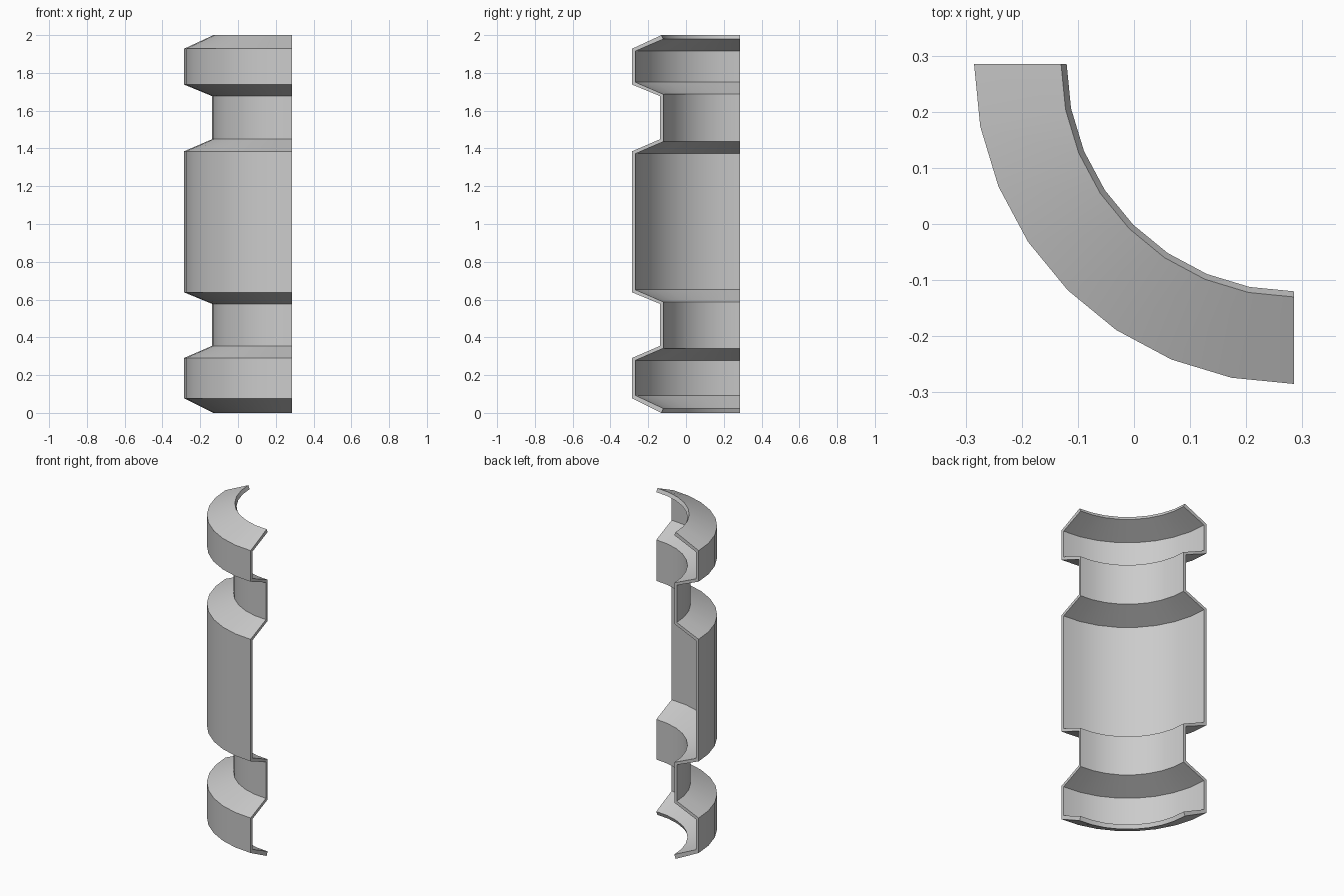
import bpy
import bmesh
from math import cos, sin, pi, radians

cube = bpy.data.objects.get("Cube")
if cube:
    bpy.data.objects.remove(cube)

AXIS = 0.285            # x and y of the axis of revolution
SEGMENTS = 8            # steps in the quarter turn
WIDE, NECK, RIM = 0.57, 0.422, 0.415
WALL = 0.017

# Outer and inner profiles as (radius, height), bottom to top
radii = [RIM, WIDE, WIDE, NECK, NECK, WIDE, WIDE, NECK, NECK, WIDE, WIDE, RIM]
outer_z = [0, 0.077, 0.291, 0.355, 0.577, 0.638, 1.385, 1.449, 1.677, 1.738, 1.928, 2]
inner_z = [0.024, 0.093, 0.278, 0.342, 0.588, 0.652, 1.372, 1.436, 1.687, 1.751, 1.915, 1.979]
outer = list(zip(radii, outer_z))
inner = [(0.405 if r < WIDE else WIDE - WALL, z) for r, z in zip(radii, inner_z)]
loop = outer + inner[::-1]
n, total = len(outer), len(loop)

bm = bmesh.new()


def ring(angle):
    return [bm.verts.new((AXIS + r * cos(angle), AXIS + r * sin(angle), z)) for r, z in loop]


# Sweep the wall section through a quarter turn
rings = [ring(pi + pi / 2 * s / SEGMENTS) for s in range(SEGMENTS + 1)]
for a, b in zip(rings, rings[1:]):
    for i in range(total):
        j = (i + 1) % total
        bm.faces.new((a[i], b[i], b[j], a[j]))

# Close the two cut ends with strips across the wall thickness
for end in (rings[0], rings[-1]):
    for i in range(n - 1):
        bm.faces.new((end[i], end[i + 1], end[total - 2 - i], end[total - 1 - i]))
bmesh.ops.recalc_face_normals(bm, faces=bm.faces[:])

mesh = bpy.data.meshes.new("grooved_quarter_shell")
bm.to_mesh(mesh)
bm.free()
shell = bpy.data.objects.new("grooved_quarter_shell", mesh)
bpy.context.collection.objects.link(shell)

# Plain grey finish
grey = bpy.data.materials.new("plain_grey")
grey.use_nodes = True
colour = (0.6, 0.6, 0.6, 1)
grey.diffuse_color = colour
grey.node_tree.nodes["Principled BSDF"].inputs["Base Color"].default_value = colour
mesh.materials.append(grey)

# Smooth around the curve, crisp at the bevels and cut ends
bpy.ops.object.select_all(action="DESELECT")
shell.select_set(True)
bpy.context.view_layer.objects.active = shell
bpy.ops.object.shade_smooth_by_angle(angle=radians(30))
